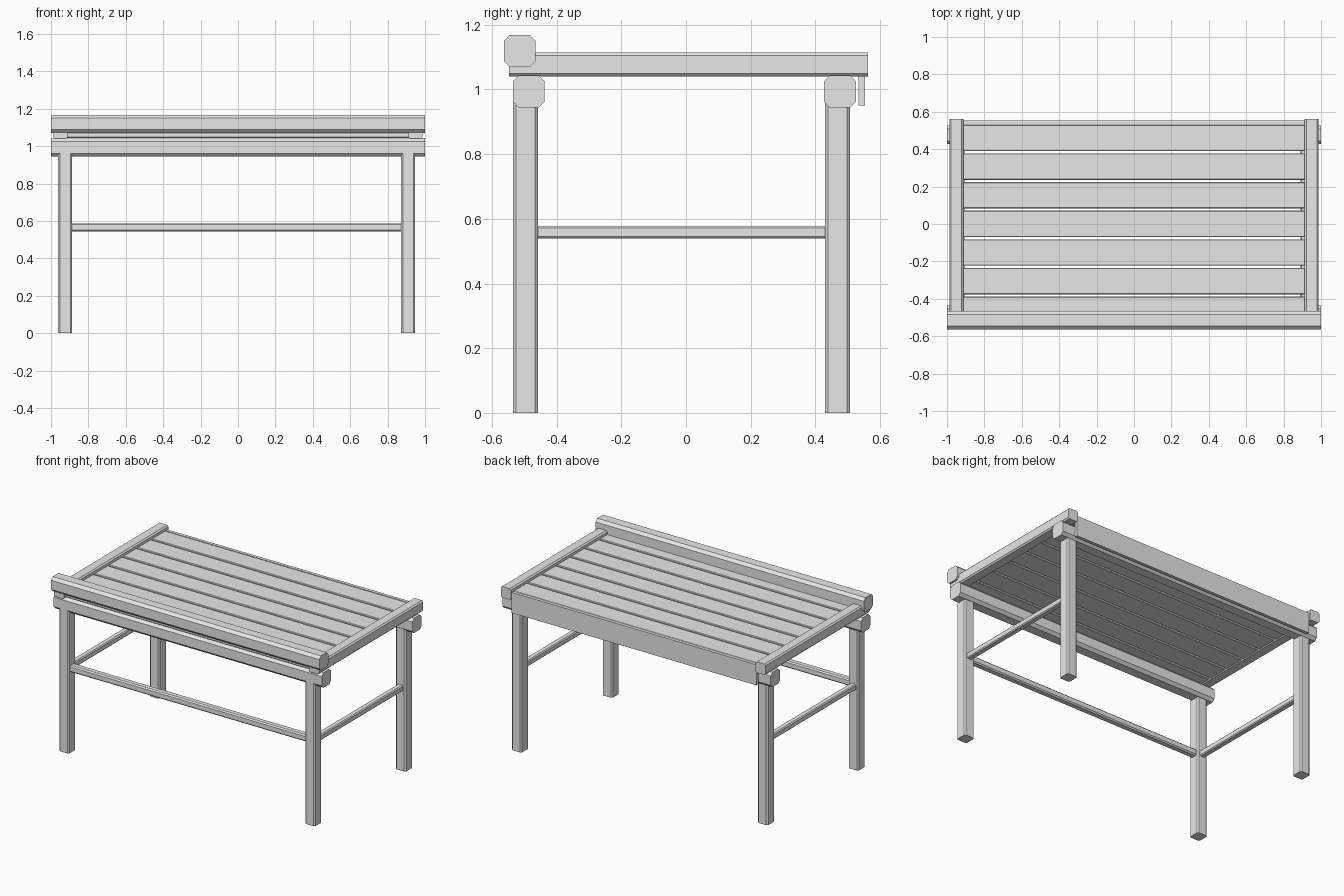
import bpy
import bmesh
from mathutils import Vector

cube = bpy.data.objects.get("Cube")
if cube:
    bpy.data.objects.remove(cube, do_unlink=True)

# Single plain grey finish
grey = bpy.data.materials.new("light_grey")
grey.use_nodes = True
GREY = (0.8, 0.8, 0.8, 1)
grey.diffuse_color = GREY
grey.node_tree.nodes["Principled BSDF"].inputs["Base Color"].default_value = GREY


def timber(name, low, high, axis, chamfer):
    """Squared timber between two corners, its long edges chamfered along axis."""
    low, high = Vector(low), Vector(high)
    mid, size = (low + high) / 2, high - low
    bm = bmesh.new()
    bmesh.ops.create_cube(bm, size=1)
    for v in bm.verts:
        v.co = Vector(a * b for a, b in zip(v.co, size))
    long_edges = [e for e in bm.edges
                  if abs((e.verts[0].co - e.verts[1].co)[axis]) > size[axis] / 2]
    if chamfer:
        bmesh.ops.bevel(bm, geom=long_edges, offset=chamfer, segments=1,
                        profile=0.5, affect='EDGES')
    mesh = bpy.data.meshes.new(name)
    bm.to_mesh(mesh)
    bm.free()
    mesh.materials.append(grey)
    obj = bpy.data.objects.new(name, mesh)
    obj.location = mid
    bpy.context.collection.objects.link(obj)
    return obj


X, Y, Z = range(3)

# Long beams: two under the top, one raised along the front edge
timber("front_beam", (-1, -0.535, 0.944), (1, -0.437, 1.043), X, 0.018)
timber("back_beam", (-1, 0.427, 0.944), (1, 0.526, 1.043), X, 0.018)
timber("front_top_rail", (-1, -0.563, 1.07), (1, -0.465, 1.168), X, 0.018)

# Legs, side rails and side stretchers
for side, leg_x, rail_x in (("right", -0.962, -0.987), ("left", 0.872, 0.912)):
    for end, leg_y in (("front", -0.535), ("back", 0.43)):
        timber(f"{end}_{side}_leg", (leg_x, leg_y, 0),
               (leg_x + 0.075, leg_y + 0.077, 0.97), Z, 0.009)
    timber(f"{side}_side_rail", (rail_x, -0.548, 1.04),
           (rail_x + 0.075, 0.562, 1.114), Y, 0.009)
    mid = leg_x + 0.037
    timber(f"{side}_stretcher", (mid - 0.02, -0.46, 0.539),
           (mid + 0.02, 0.432, 0.578), Y, 0.006)

# Front stretcher
timber("front_stretcher", (-0.89, -0.52, 0.543), (0.875, -0.474, 0.588), X, 0.008)

# Tabletop slats
PITCH, GAP = 0.153, 0.012
for i in range(7):
    start = -0.529 + i * PITCH
    stop = min(start + PITCH - GAP, 0.533)
    timber(f"slat_{i + 1}", (-0.915, start, 1.045), (0.915, stop, 1.088), X, 0.004)

# Back apron closing the edge of the top
timber("back_apron", (-0.912, 0.533, 0.95), (0.912, 0.554, 1.088), X, 0)
